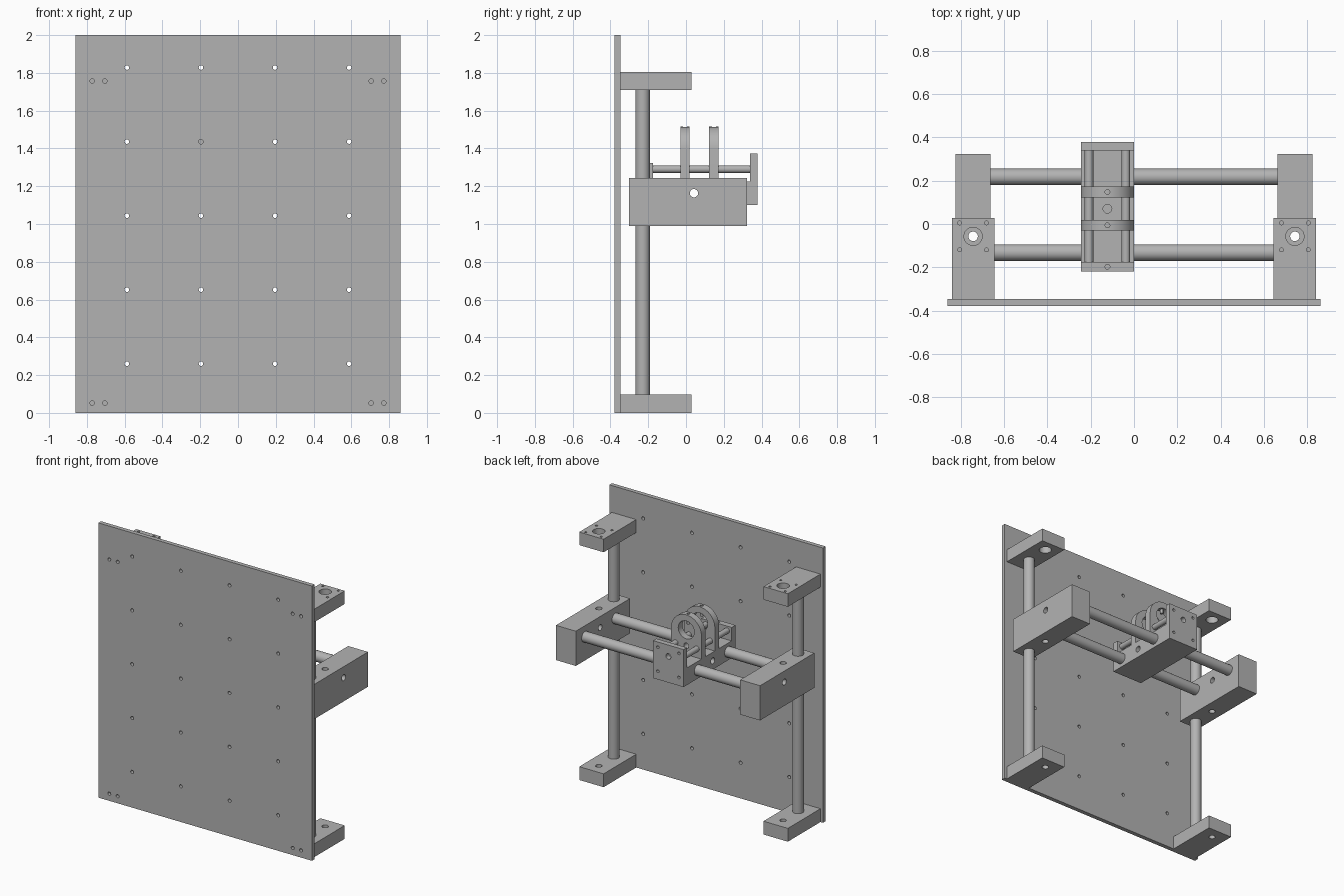
import bpy, bmesh, math
from mathutils import Matrix, Vector

cube = bpy.data.objects.get("Cube")
if cube:
    bpy.data.objects.remove(cube, do_unlink=True)

grey = bpy.data.materials.new("light_grey")
grey.use_nodes = True
colour = (0.45, 0.45, 0.45, 1)
grey.diffuse_color = colour
grey.node_tree.nodes["Principled BSDF"].inputs["Base Color"].default_value = colour

TURN = {"x": Matrix.Rotation(math.pi / 2, 4, "Y"),
        "y": Matrix.Rotation(math.pi / 2, 4, "X"),
        "z": Matrix.Identity(4)}


def make(name, bm):
    bmesh.ops.recalc_face_normals(bm, faces=bm.faces)
    mesh = bpy.data.meshes.new(name)
    bm.to_mesh(mesh)
    bm.free()
    mesh.materials.append(grey)
    ob = bpy.data.objects.new(name, mesh)
    bpy.context.collection.objects.link(ob)
    return ob


def activate(ob):
    bpy.ops.object.select_all(action="DESELECT")
    ob.select_set(True)
    bpy.context.view_layer.objects.active = ob


def smooth(ob):
    activate(ob)
    bpy.ops.object.shade_smooth_by_angle(angle=math.radians(30))


def add_cylinder(bm, centre, radius, length, axis, sides=32):
    bmesh.ops.create_cone(bm, cap_ends=True, segments=sides, radius1=radius, radius2=radius,
                          depth=length, matrix=Matrix.Translation(centre) @ TURN[axis])


def rod(name, start, end, radius, axis):
    a, b = Vector(start), Vector(end)
    bm = bmesh.new()
    add_cylinder(bm, (a + b) / 2, radius, (b - a).length, axis)
    smooth(make(name, bm))


def drill(ob, holes):
    """Cut round holes given as (centre, radius, length, axis)."""
    bm = bmesh.new()
    for centre, radius, length, axis in holes:
        add_cylinder(bm, centre, radius, length, axis, 24)
    cutter = make("hole_cutter", bm)
    cutter.hide_render = True
    mod = ob.modifiers.new("holes", "BOOLEAN")
    mod.operation, mod.solver, mod.object = "DIFFERENCE", "EXACT", cutter
    activate(ob)
    bpy.ops.object.modifier_apply(modifier=mod.name)
    bpy.data.objects.remove(cutter, do_unlink=True)
    smooth(ob)


def box(name, x, y, z, holes=()):
    bm = bmesh.new()
    size = [b - a for a, b in (x, y, z)]
    mid = [(a + b) / 2 for a, b in (x, y, z)]
    bmesh.ops.create_cube(bm, size=1, matrix=Matrix.Translation(mid) @ Matrix.Diagonal((*size, 1)))
    ob = make(name, bm)
    if holes:
        drill(ob, holes)
    return ob


# Mounting plate with a grid of holes and corner pairs
holes = [((0.196 * i, -0.36, 0.26 + 0.392 * k), 0.012, 0.2, "y")
         for i in (-3, -1, 1, 3) for k in range(5)]
holes += [((s * x, -0.36, z), 0.012, 0.2, "y")
          for s in (-1, 1) for x in (0.705, 0.772) for z in (0.052, 1.757)]
box("mounting_plate", (-0.86, 0.86), (-0.378, -0.347), (0, 2), holes)

# Brackets, vertical rods and side carriages, mirrored left and right
ROD_Z = 1.163
SCREW_Y = -0.057
for side, s in (("left", 1), ("right", -1)):
    cx = s * 0.742
    wide = (cx - 0.098, cx + 0.098)
    narrow = (cx - 0.08, cx + 0.08)
    bolts = [((cx + dx, SCREW_Y + dy, 1.8), 0.009, 0.08, "z")
             for dx in (-0.062, 0.062) for dy in (-0.062, 0.062)]
    box(side + "_top_bracket", wide, (-0.347, 0.028), (1.71, 1.805),
        [((cx, SCREW_Y, 1.757), 0.042, 0.3, "z")] + bolts)
    box(side + "_bottom_bracket", wide, (-0.347, 0.028), (0, 0.097),
        [((cx, SCREW_Y, 0.05), 0.022, 0.3, "z")])
    rod(side + "_vertical_rod", (cx, -0.229, 0.09), (cx, -0.229, 1.72), 0.038, "z")
    box(side + "_carriage", narrow, (-0.302, 0.322), (0.99, 1.243),
        [((cx, SCREW_Y, 1.117), 0.022, 0.6, "z"),
         ((cx, 0.042, ROD_Z), 0.022, 0.6, "x")])

# Horizontal rods, in two lengths on either side of the centre block
X0, X1 = -0.245, 0.0
MID = (X0 + X1) / 2
for name, y in (("front", -0.132), ("back", 0.217)):
    rod(name + "_rod_right", (-0.67, y, ROD_Z), (X0 + 0.01, y, ROD_Z), 0.038, "x")
    rod(name + "_rod_left", (X1 - 0.01, y, ROD_Z), (0.67, y, ROD_Z), 0.038, "x")

# Centre block and its end plates
box("centre_block", (X0, X1), (-0.18, 0.345), (1.1, 1.225),
    [((MID, 0.042, ROD_Z), 0.022, 0.6, "x"),
     ((MID, 0.07, 1.22), 0.02, 0.06, "z")])
box("front_end_plate", (X0, X1), (-0.219, -0.175), (1.1, 1.323),
    [((MID, -0.197, 1.32), 0.011, 0.06, "z")])
motor_holes = [((MID + dx, 0.37, z), 0.01, 0.04, "y")
               for dx in (-0.085, 0.085) for z in (1.16, 1.335)]
box("back_end_plate", (X0, X1), (0.34, 0.378), (1.1, 1.373),
    [((MID, 0.36, 1.29), 0.02, 0.2, "y")] + motor_holes)

# Slim guide rods between the end plates
for side, dx in (("left", 0.085), ("right", -0.085)):
    rod(side + "_guide_rod", (MID + dx, -0.18, 1.29), (MID + dx, 0.345, 1.29), 0.02, "y")

# Round-topped holder uprights
R = (X1 - X0) / 2
for name, y0, y1 in (("front", -0.03, 0.018), ("back", 0.123, 0.172)):
    bm = bmesh.new()
    arc = [math.pi * i / 24 for i in range(25)]
    outline = [(X0, 1.215)] + [(MID - R * math.cos(a), 1.515 - R + R * math.sin(a)) for a in arc]
    outline.append((X1, 1.215))
    face = bm.faces.new([bm.verts.new((x, y0, z)) for x, z in outline])
    moved = bmesh.ops.extrude_face_region(bm, geom=[face])["geom"]
    bmesh.ops.translate(bm, vec=(0, y1 - y0, 0),
                        verts=[v for v in moved if isinstance(v, bmesh.types.BMVert)])
    upright = make(name + "_holder_upright", bm)
    ym = (y0 + y1) / 2
    drill(upright, [((MID, ym, 1.405), 0.065, 0.2, "y"),
                    ((MID, ym, 1.5), 0.011, 0.12, "z"),
                    ((MID, ym, 1.29), 0.02, 0.2, "y")])
